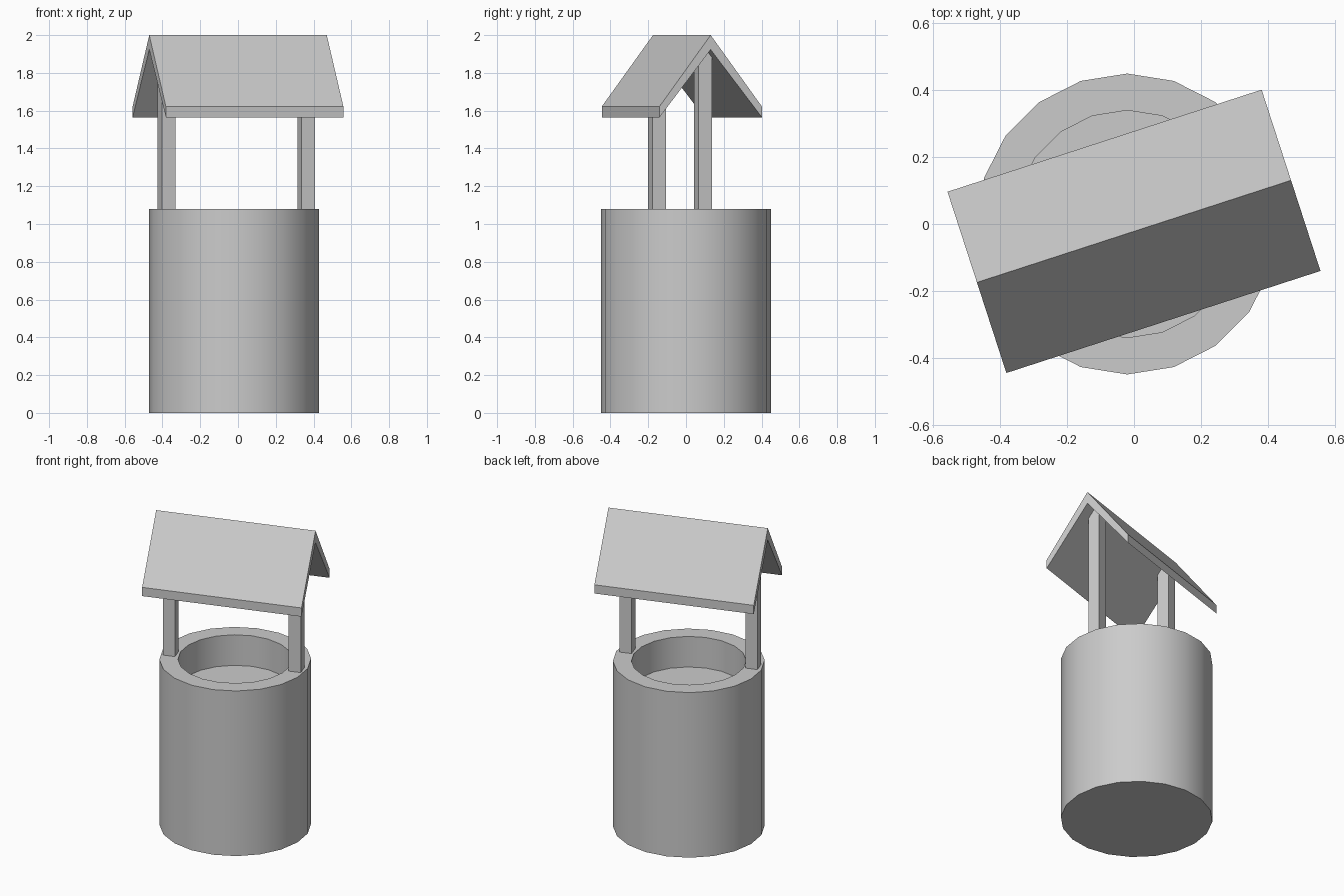
import bpy, bmesh, math
from mathutils import Matrix

if "Cube" in bpy.data.objects:
    bpy.data.objects.remove(bpy.data.objects["Cube"])

YAW = math.radians(18)


def finish(name, bm):
    bmesh.ops.recalc_face_normals(bm, faces=bm.faces)
    me = bpy.data.meshes.new(name)
    bm.to_mesh(me)
    bm.free()
    ob = bpy.data.objects.new(name, me)
    bpy.context.collection.objects.link(ob)
    return ob


def place(ob, x, y, z=0):
    ob.location = (x, y, z)
    ob.rotation_euler.z = YAW
    return ob


# Round well wall with a recessed floor, as rings joined in sequence
SIDES = 20
profile = [(0.45, 0.0), (0.45, 1.08), (0.34, 1.08), (0.34, 0.88)]
bm = bmesh.new()
rings = [[bm.verts.new((r * math.cos(2 * math.pi * i / SIDES),
                        r * math.sin(2 * math.pi * i / SIDES), z))
          for i in range(SIDES)] for r, z in profile]
for a, b in zip(rings, rings[1:]):
    for i in range(SIDES):
        j = (i + 1) % SIDES
        bm.faces.new((a[i], a[j], b[j], b[i]))
bm.faces.new(rings[0])
bm.faces.new(rings[-1])
well = finish("well_wall", bm)
well.location.x = -0.02
bpy.context.view_layer.objects.active = well
well.select_set(True)
bpy.ops.object.shade_smooth_by_angle(angle=math.radians(30))
well.select_set(False)

# Two square posts standing on the rim
for name, x, y in (("left_post", -0.379, -0.154), ("right_post", 0.361, 0.09)):
    bm = bmesh.new()
    z0, z1 = 1.06, 1.92
    bmesh.ops.create_cube(bm, size=1, matrix=Matrix.Diagonal((0.075, 0.075, z1 - z0, 1)))
    place(finish(name, bm), x, y, (z0 + z1) / 2)

# Gable roof: chevron profile extruded along the ridge
W, L = 0.285, 0.988
chevron = [(-W, 1.565), (-W, 1.622), (0, 2.0), (W, 1.622), (W, 1.565), (0, 1.923)]
bm = bmesh.new()
face = bm.faces.new([bm.verts.new((-L / 2, y, z)) for y, z in chevron])
ext = bmesh.ops.extrude_face_region(bm, geom=[face], use_keep_orig=True)
bmesh.ops.translate(bm, vec=(L, 0, 0),
                    verts=[g for g in ext["geom"] if isinstance(g, bmesh.types.BMVert)])
place(finish("roof", bm), 0, -0.022)
